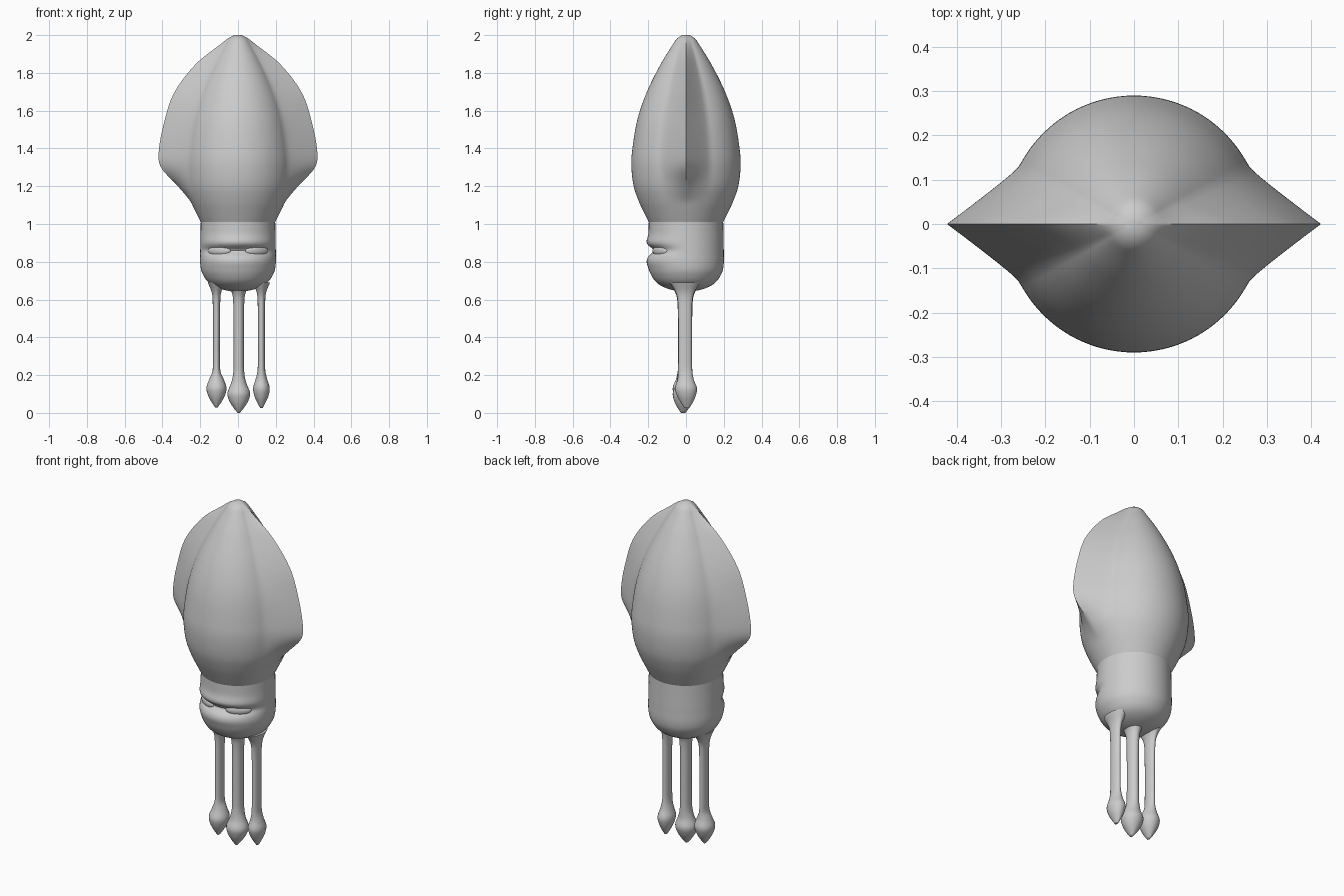
import bpy, math
from math import sin, cos, pi, radians

if "Cube" in bpy.data.objects:
    bpy.data.objects.remove(bpy.data.objects["Cube"])

grey = bpy.data.materials.new("plain grey")
grey.diffuse_color = (0.6, 0.6, 0.6, 1)
grey.use_nodes = True
grey.node_tree.nodes["Principled BSDF"].inputs["Base Color"].default_value = grey.diffuse_color


def make(name, verts, faces, angle=40):
    me = bpy.data.meshes.new(name)
    me.from_pydata(verts, [], faces)
    me.materials.append(grey)
    ob = bpy.data.objects.new(name, me)
    bpy.context.collection.objects.link(ob)
    smooth(ob, angle)
    return ob


def smooth(ob, angle):
    bpy.ops.object.select_all(action='DESELECT')
    ob.select_set(True)
    bpy.context.view_layer.objects.active = ob
    bpy.ops.object.shade_smooth_by_angle(angle=radians(angle))


def loft(name, rings, angle=40):
    """Skin a stack of rings (bottom to top), capped at both ends."""
    n = len(rings[0])
    verts = [p for r in rings for p in r]
    faces = [(k * n + i, k * n + (i + 1) % n, (k + 1) * n + (i + 1) % n, (k + 1) * n + i)
             for k in range(len(rings) - 1) for i in range(n)]
    faces += [tuple(reversed(range(n))), tuple(range(len(verts) - n, len(verts)))]
    return make(name, verts, faces, angle)


def sample(table, z):
    """Smooth (Catmull-Rom style) lookup of every column in a height table."""
    for k in range(len(table) - 1):
        a, b = table[k], table[k + 1]
        if z <= b[0] + 1e-9:
            break
    p, q = table[max(k - 1, 0)], table[min(k + 2, len(table) - 1)]
    h = b[0] - a[0]
    t = (z - a[0]) / h
    out = []
    for c in range(1, len(a)):
        ma = (b[c] - p[c]) / (b[0] - p[0]) * h
        mb = (q[c] - a[c]) / (q[0] - a[0]) * h
        out.append((2*t**3 - 3*t*t + 1) * a[c] + (t**3 - 2*t*t + t) * ma
                   + (3*t*t - 2*t**3) * b[c] + (t**3 - t*t) * mb)
    return out


def steps(table, n):
    z0, z1 = table[0][0], table[-1][0]
    return [z0 + (z1 - z0) * i / n for i in range(n + 1)]


# Mantle: round body (radius) with a pointed fin on each side (half width)
mantle = [(1.01, .197, .197), (1.06, .222, .222), (1.12, .25, .252), (1.2, .277, .318),
          (1.3, .289, .408), (1.38, .286, .42), (1.55, .258, .388), (1.7, .207, .335),
          (1.85, .132, .22), (1.95, .07, .095), (1.985, .045, .05), (2.0, .02, .02)]
rings = []
for z in steps(mantle, 60):
    r, w = sample(mantle, z)
    ring = []
    for i in range(96):
        a = 2 * pi * i / 96
        off = math.asin(min(1, abs(sin(a))))
        f = max(0, 1 - off / radians(27)) ** 1.35
        ring.append((cos(a) * r + math.copysign(max(w - r, 0) * f, cos(a)), sin(a) * r, z))
    rings.append(ring)
loft("mantle_with_fins", rings, 50)

# Head: rounded cylinder, pinched at the front along the eye line
head_profile = [(.64, .02), (.655, .09), (.685, .15), (.735, .187), (.78, .199),
                (.85, .2), (.95, .198), (1.02, .197)]
rings = []
for z in steps(head_profile, 50):
    r = sample(head_profile, z)[0]
    ring = []
    for i in range(80):
        a = 2 * pi * i / 80
        front = max(0, -sin(a)) ** 1.5
        d = (-.03 * math.exp(-((z - .86) / .022) ** 2)
             + .010 * math.exp(-((z - .905) / .03) ** 2)
             + .008 * math.exp(-((z - .80) / .03) ** 2)) * front
        ring.append((cos(a) * (r + d), sin(a) * (r + d), z))
    rings.append(ring)
head = loft("head", rings, 40)

# Eye sockets: double almond slit cut into the front of the head
rings = []
for i in range(41):
    x = -.166 + .332 * i / 40
    u = abs(x) / .166
    h = .007 + .027 * math.exp(-((u - .66) / .3) ** 2)
    h *= math.sqrt(max(0.03, 1 - u ** 8))
    zc = .862 - .004 * u
    back = -(math.sqrt(.04 - x * x) - .045)
    rings.append([(x, -.3, zc - h), (x, -.3, zc + h), (x, back, zc + h), (x, back, zc - h)])
cutter = loft("eye_socket_cutter", rings)
cutter.hide_render = True
cutter.hide_viewport = False
mod = head.modifiers.new("sockets", 'BOOLEAN')
mod.operation = 'DIFFERENCE'
mod.solver = 'EXACT'
mod.object = cutter
bpy.context.view_layer.objects.active = head
bpy.ops.object.modifier_apply(modifier=mod.name)
bpy.data.objects.remove(cutter)
smooth(head, 40)

# Eyes: flattened balls sitting in the sockets
for side, label in ((-1, "left"), (1, "right")):
    bpy.ops.mesh.primitive_uv_sphere_add(segments=32, ring_count=16, radius=1,
                                         location=(side * .098, -.132, .858),
                                         rotation=(0, 0, side * radians(32)))
    eye = bpy.context.object
    eye.name = label + "_eye"
    eye.scale = (.07, .03, .033)
    eye.data.materials.append(grey)
    bpy.ops.object.shade_smooth()

# Tentacles: slim oval arms flaring into the head, with a spearhead club
def tentacle(name, x, rx, ry, z0, club_x, club_y, lean):
    t = [(z0, .006, .012), (z0 + .03, club_x * .5, club_y * .55),
         (z0 + .065, club_x * .85, club_y * .85), (z0 + .105, club_x, club_y),
         (z0 + .15, club_x * .72, club_y * .75), (z0 + .19, rx * 1.15, ry * 1.05),
         (z0 + .24, rx, ry), (.5, rx, ry), (.6, rx * 1.08, ry * 1.1),
         (.64, rx * 1.35, ry * 1.4), (.69, rx * 2.4, ry * 2.2)]
    rings = []
    for z in steps(t, 70):
        a, b = sample(t, z)
        y = -.005 + lean * max(0, 1 - (z - z0) / .22)
        rings.append([(x + a * cos(2 * pi * i / 24), y + b * sin(2 * pi * i / 24), z)
                      for i in range(24)])
    loft(name, rings, 60)


tentacle("left_tentacle", -.114, .019, .036, .028, .053, .06, -.01)
tentacle("middle_tentacle", .004, .028, .038, .0, .06, .06, -.01)
tentacle("right_tentacle", .124, .019, .036, .025, .044, .058, .01)
